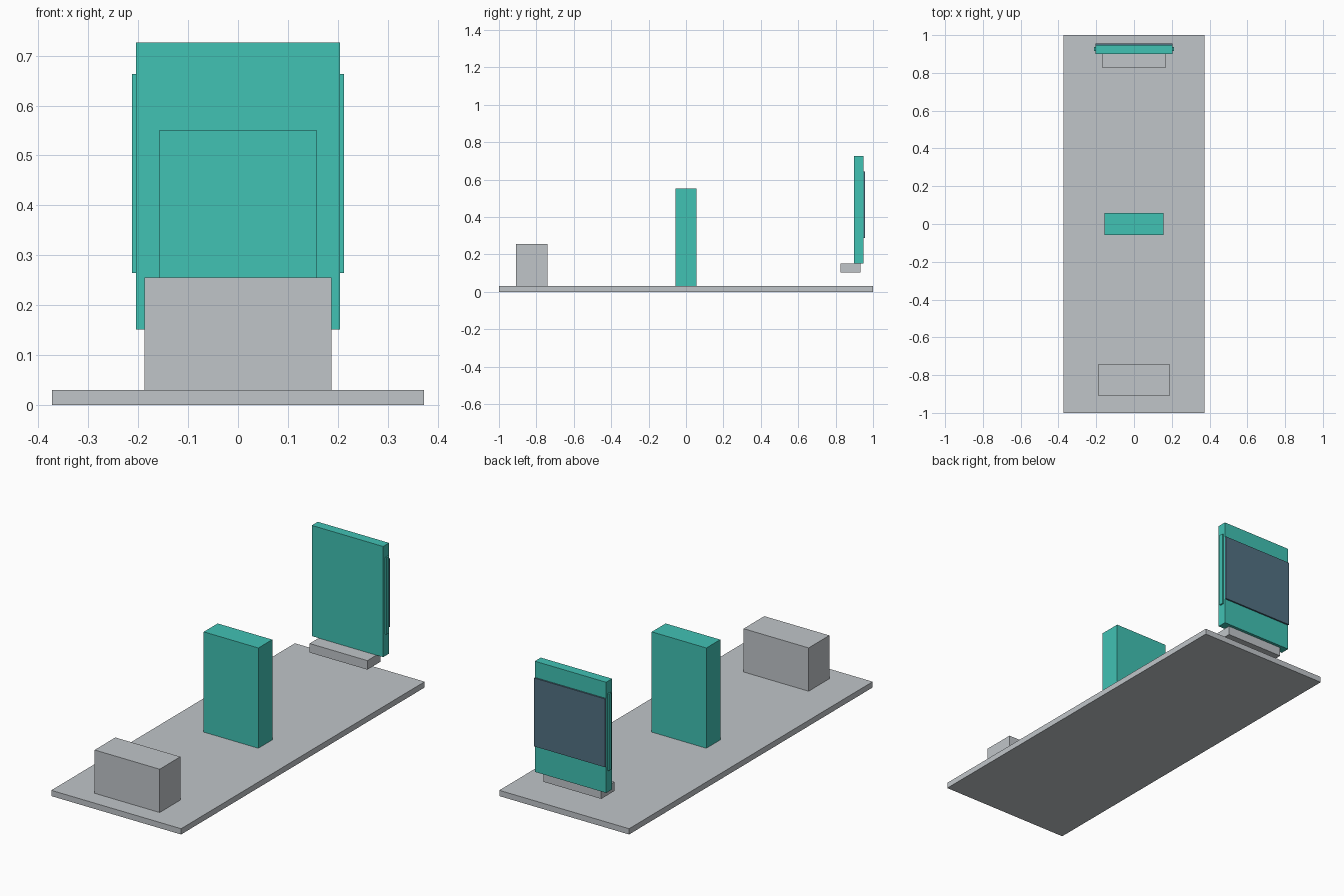
import bpy
import bmesh

if "Cube" in bpy.data.objects:
    bpy.data.objects.remove(bpy.data.objects["Cube"])


def material(name, rgb):
    m = bpy.data.materials.new(name)
    m.diffuse_color = (*rgb, 1.0)
    m.use_nodes = True
    m.node_tree.nodes["Principled BSDF"].inputs["Base Color"].default_value = m.diffuse_color
    return m


grey = material("light grey", (0.527, 0.558, 0.584))
teal = material("teal", (0.053, 0.539, 0.456))
slate = material("slate blue", (0.084, 0.165, 0.227))


def box(name, x, y, z, mat):
    """Box from (min, max) ranges on each axis."""
    bm = bmesh.new()
    bmesh.ops.create_cube(bm, size=1.0)
    for v in bm.verts:
        v.co = [r[0] if c < 0 else r[1] for c, r in zip(v.co, (x, y, z))]
    mesh = bpy.data.meshes.new(name)
    bm.to_mesh(mesh)
    bm.free()
    mesh.materials.append(mat)
    obj = bpy.data.objects.new(name, mesh)
    bpy.context.collection.objects.link(obj)
    return obj


# Floor slab and the blocks standing on it
box("base_plate", (-0.373, 0.373), (-1.0, 1.0), (0.0, 0.03), grey)
box("front_block", (-0.187, 0.187), (-0.91, -0.74), (0.03, 0.255), grey)
box("middle_panel", (-0.157, 0.157), (-0.057, 0.057), (0.03, 0.551), teal)

# Raised rear panel with its ledge and back screen
box("rear_ledge", (-0.166, 0.166), (0.825, 0.933), (0.104, 0.151), grey)
box("rear_panel", (-0.205, 0.205), (0.899, 0.948), (0.151, 0.726), teal)
box("back_screen", (-0.204, 0.204), (0.948, 0.956), (0.287, 0.642), slate)

# Thin rails on both sides of the rear panel
for side, name in ((-1, "left_rail"), (1, "right_rail")):
    xs = sorted((side * 0.205, side * 0.213))
    box(name, xs, (0.916, 0.937), (0.264, 0.663), teal)
